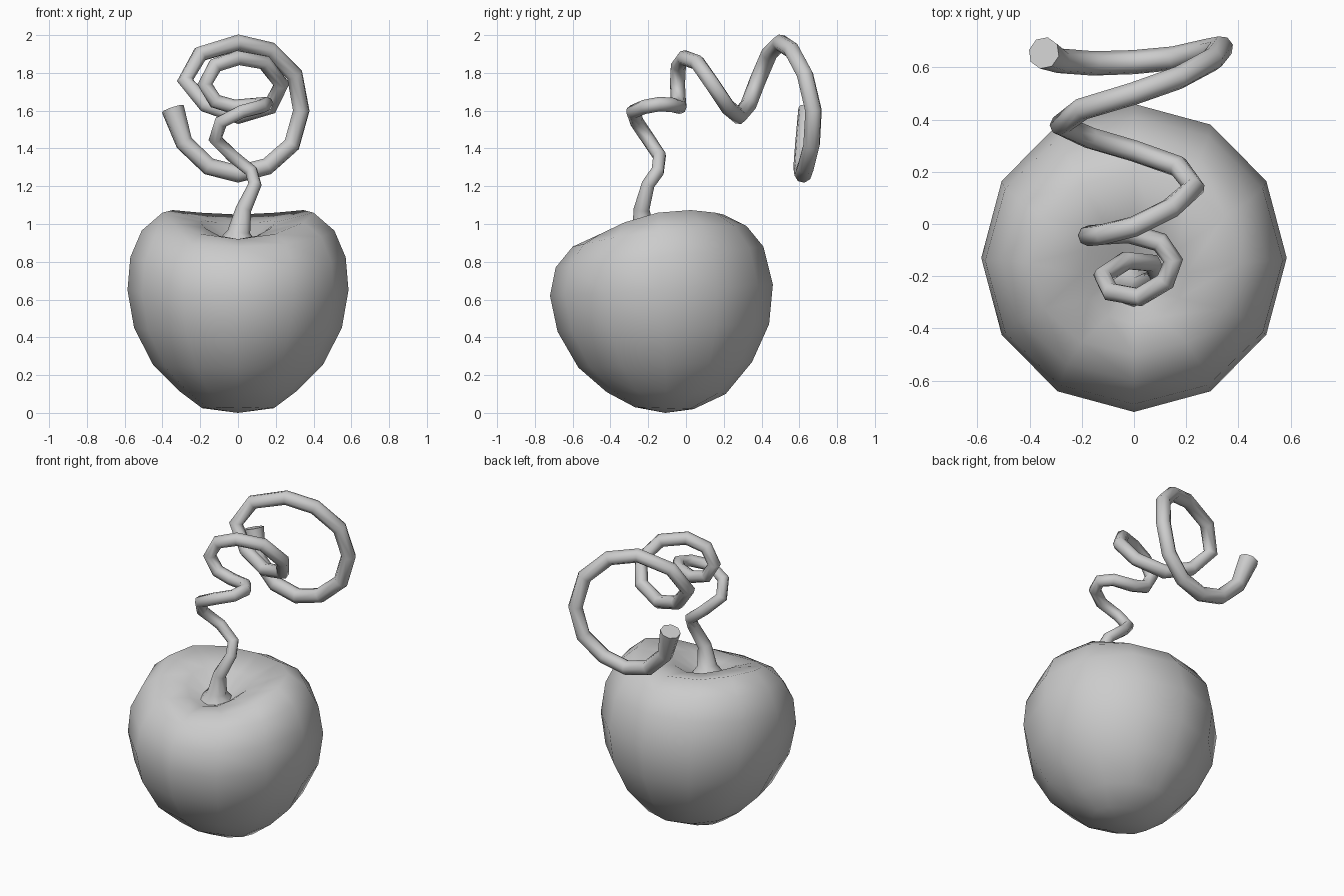
import bpy, bmesh
from math import sin, cos, pi

if "Cube" in bpy.data.objects:
    bpy.data.objects.remove(bpy.data.objects["Cube"])

SIDES = 12


def finish(obj, angle):
    bpy.ops.object.select_all(action='DESELECT')
    obj.select_set(True)
    bpy.context.view_layer.objects.active = obj
    bpy.ops.object.shade_smooth_by_angle(angle=angle)


# Fruit: tilted rings (front y, front z, back y, back z, half width, side lift)
rings = [
    (-0.27, 0.03, 0.04, 0.02, 0.19, 0.0),
    (-0.42, 0.11, 0.21, 0.10, 0.31, 0.01),
    (-0.57, 0.24, 0.35, 0.27, 0.45, 0.0),
    (-0.68, 0.43, 0.44, 0.47, 0.55, 0.0),
    (-0.72, 0.62, 0.46, 0.68, 0.585, 0.0),
    (-0.69, 0.77, 0.41, 0.88, 0.57, 0.0),
    (-0.60, 0.88, 0.32, 0.99, 0.51, 0.03),
    (-0.50, 0.92, 0.20, 1.05, 0.40, 0.075),
    (-0.38, 0.92, 0.00, 1.00, 0.20, 0.05),
    (-0.30, 0.90, -0.12, 0.93, 0.09, 0.0),
]
bm = bmesh.new()
loops = []
for yf, zf, yb, zb, hx, lift in rings:
    loop = []
    for i in range(SIDES):
        a = 2 * pi * i / SIDES
        s, c = sin(a), cos(a)
        loop.append(bm.verts.new((
            hx * s,
            (yf + yb) / 2 + (yb - yf) / 2 * c,
            (zf + zb) / 2 + (zb - zf) / 2 * c + lift * s * s)))
    loops.append(loop)
bottom = bm.verts.new((0, -0.11, 0))
dimple = bm.verts.new((0, -0.22, 0.90))
for i in range(SIDES):
    j = (i + 1) % SIDES
    for a, b in zip(loops, loops[1:]):
        bm.faces.new((a[i], a[j], b[j], b[i]))
    bm.faces.new((bottom, loops[0][j], loops[0][i]))
    bm.faces.new((dimple, loops[-1][i], loops[-1][j]))
bmesh.ops.recalc_face_normals(bm, faces=bm.faces)
mesh = bpy.data.meshes.new("fruit")
bm.to_mesh(mesh)
bm.free()
fruit = bpy.data.objects.new("fruit", mesh)
bpy.context.collection.objects.link(fruit)
finish(fruit, 1.2)

# Stem: eight-sided tube along a widening spiral, flared at the base
path = [
    (0, -0.22, 0.91), (0.005, -0.225, 0.96), (0.03, -0.235, 1.08),
    (0.09, -0.20, 1.21), (0.07, -0.15, 1.28), (-0.03, -0.14, 1.36),
    (-0.12, -0.20, 1.45), (-0.09, -0.26, 1.54), (0.02, -0.28, 1.595),
    (0.12, -0.22, 1.62), (0.15, -0.14, 1.635), (0.10, -0.07, 1.63),
    (-0.02, -0.035, 1.62), (-0.12, -0.04, 1.65), (-0.175, -0.045, 1.74),
    (-0.12, -0.04, 1.84), (0, -0.01, 1.88), (0.14, 0.06, 1.855),
    (0.23, 0.14, 1.74), (0.17, 0.22, 1.62), (0, 0.28, 1.57),
    (-0.17, 0.33, 1.63), (-0.28, 0.38, 1.76), (-0.20, 0.44, 1.90),
    (0, 0.50, 1.96), (0.17, 0.56, 1.92), (0.30, 0.63, 1.79),
    (0.335, 0.675, 1.60), (0.285, 0.665, 1.42), (0.155, 0.635, 1.305),
    (0, 0.62, 1.265), (-0.155, 0.615, 1.305), (-0.285, 0.625, 1.43),
    (-0.345, 0.655, 1.61),
]
curve = bpy.data.curves.new("stem", 'CURVE')
curve.dimensions = '3D'
curve.bevel_depth = 1.0
curve.bevel_resolution = 2
curve.use_fill_caps = True
spline = curve.splines.new('POLY')
spline.points.add(len(path) - 1)
for k, (point, co) in enumerate(zip(spline.points, path)):
    point.co = (*co, 1)
    point.radius = 0.034 + 0.014 * k / (len(path) - 1)
spline.points[0].radius = 0.10
spline.points[1].radius = 0.06
spline.points[2].radius = 0.042
spline.points[-1].radius = 0.062
stem = bpy.data.objects.new("stem", curve)
bpy.context.collection.objects.link(stem)
stem.select_set(True)
bpy.context.view_layer.objects.active = stem
bpy.ops.object.select_all(action='DESELECT')
stem.select_set(True)
bpy.ops.object.convert(target='MESH')
stem = bpy.context.view_layer.objects.active

# Weld the end caps and smooth the tube
bm = bmesh.new()
bm.from_mesh(stem.data)
bmesh.ops.remove_doubles(bm, verts=bm.verts, dist=0.0005)
bmesh.ops.recalc_face_normals(bm, faces=bm.faces)
bm.to_mesh(stem.data)
bm.free()
finish(stem, 1.2)
